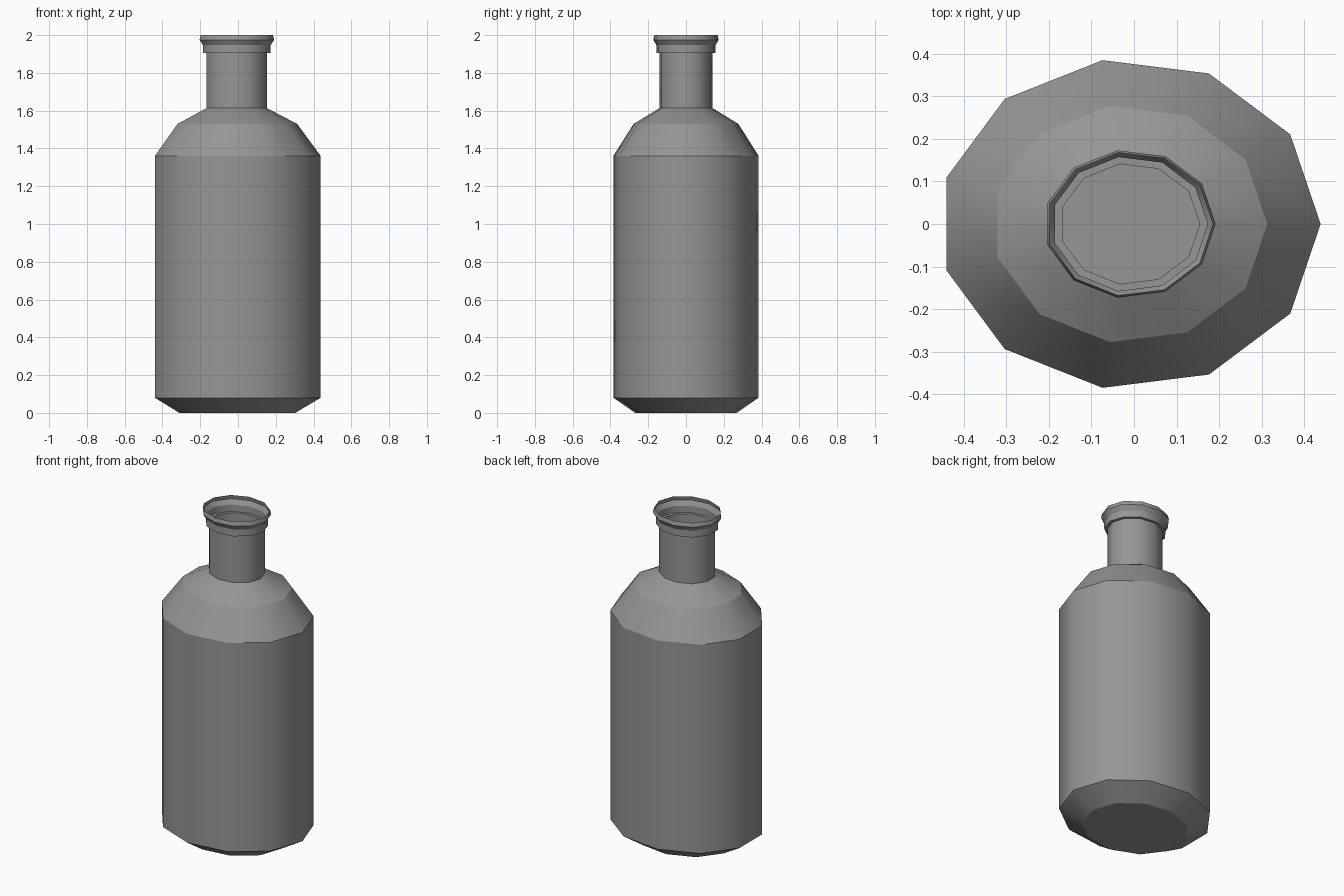
import bpy
import bmesh
import math

default_cube = bpy.data.objects.get("Cube")
if default_cube:
    bpy.data.objects.remove(default_cube, do_unlink=True)

SIDES = 11
DEPTH_RATIO = 0.867   # oval section: depth over width
CENTRE_X = -0.01      # an odd-sided ring is not symmetric about its centre

# Single grey material
grey = bpy.data.materials.new("plain grey")
grey.use_nodes = True
colour = (0.305, 0.305, 0.305, 1)
grey.diffuse_color = colour
grey.node_tree.nodes["Principled BSDF"].inputs["Base Color"].default_value = colour


def oval_shell(name, profile, closed_base=False):
    """Sweep a (radius, height) profile round an oval, creased at each ring."""
    bm = bmesh.new()
    rings = []
    for radius, z in profile:
        angles = [math.tau * i / SIDES for i in range(SIDES)]
        rings.append([bm.verts.new((CENTRE_X + radius * math.cos(a),
                                    radius * DEPTH_RATIO * math.sin(a), z))
                      for a in angles])
    for low, high in zip(rings, rings[1:]):
        for i in range(SIDES):
            j = (i + 1) % SIDES
            bm.faces.new((low[i], low[j], high[j], high[i]))
    if closed_base:
        bm.faces.new(rings[0][::-1])
    for face in bm.faces:
        face.smooth = True
    # Upright edges stay smooth, ring edges are sharp
    for ring in rings:
        for i in range(SIDES):
            bm.edges.get((ring[i - 1], ring[i])).smooth = False
    mesh = bpy.data.meshes.new(name)
    bm.to_mesh(mesh)
    bm.free()
    mesh.materials.append(grey)
    obj = bpy.data.objects.new(name, mesh)
    bpy.context.collection.objects.link(obj)
    return obj


# Body with chamfered base and two-step shoulder
oval_shell("bottle_body", [(0.313, 0), (0.448, 0.08), (0.448, 1.36),
                           (0.323, 1.53), (0.164, 1.613)], closed_base=True)

# Open neck tube
oval_shell("bottle_neck", [(0.164, 1.613), (0.164, 1.905)])

# Collar ledge and flared open lip
oval_shell("bottle_lip", [(0.164, 1.905), (0.183, 1.905), (0.183, 1.947),
                          (0.2015, 1.975), (0.195, 2.0)])
